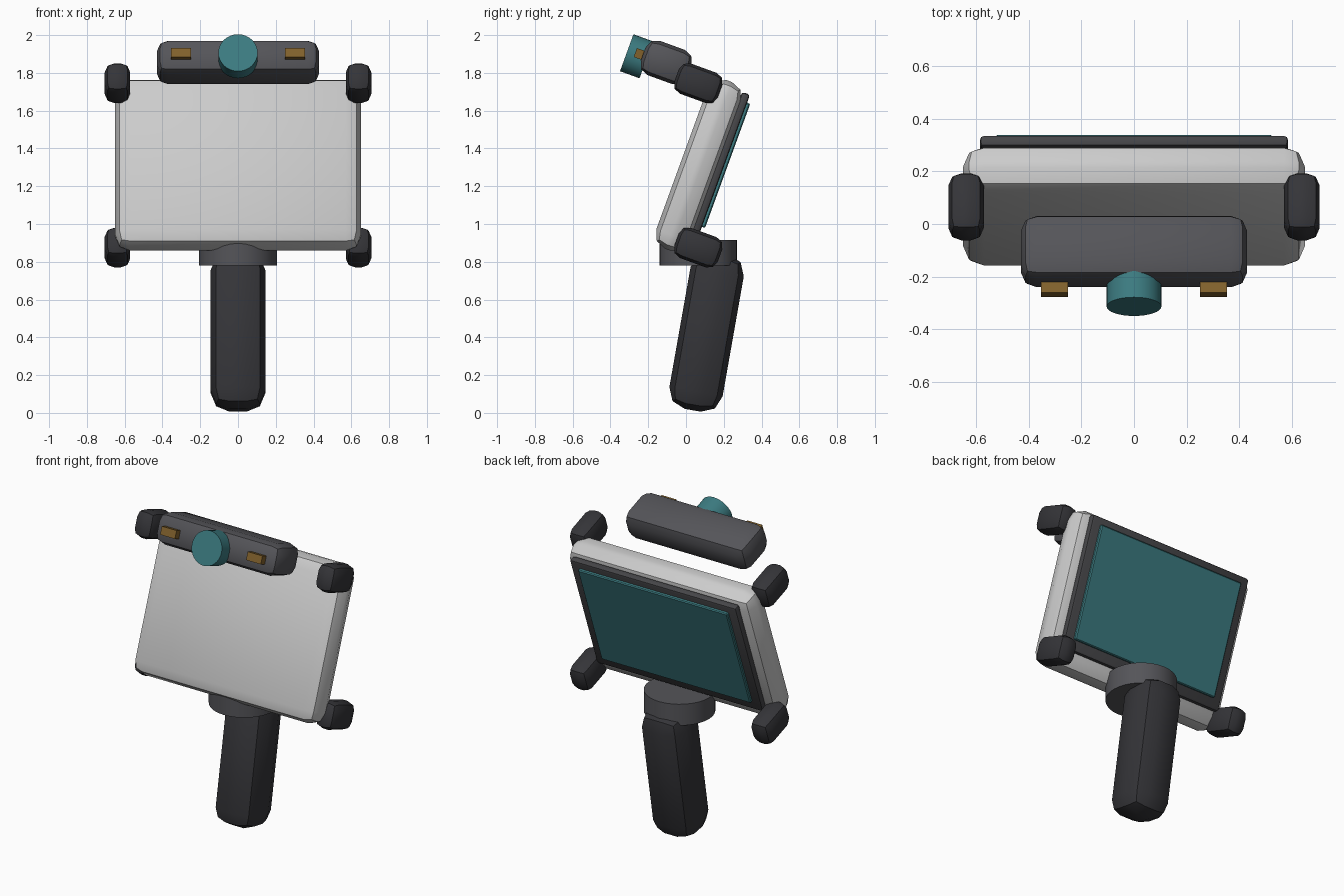
import bpy
from math import radians, sin, cos

if "Cube" in bpy.data.objects:
    bpy.data.objects.remove(bpy.data.objects["Cube"])

T = radians(20)
CY, CZ = 0.067, 1.31          # body centre in the side plane


def mat(name, col):
    m = bpy.data.materials.new(name)
    m.diffuse_color = (*col, 1)
    m.use_nodes = True
    m.node_tree.nodes["Principled BSDF"].inputs["Base Color"].default_value = m.diffuse_color
    return m


rubber = mat("rubber", (0.035, 0.035, 0.04))
dark = mat("dark_grey", (0.09, 0.09, 0.10))
frame = mat("frame_grey", (0.06, 0.06, 0.065))
teal = mat("teal", (0.045, 0.20, 0.22))
amber = mat("amber", (0.22, 0.12, 0.025))


def finish(o, name, m, bevel=0, segs=2):
    o.name = name
    if m:
        o.data.materials.append(m)
    if bevel:
        bpy.ops.object.transform_apply(location=False, rotation=False, scale=True)
        b = o.modifiers.new("bevel", 'BEVEL')
        b.width, b.segments = bevel, segs
        b.use_clamp_overlap = True
        bpy.ops.object.modifier_apply(modifier=b.name)
    bpy.ops.object.shade_smooth_by_angle(angle=radians(30))
    return o


def box(name, loc, size, tilt, m=None, bevel=0, segs=2):
    bpy.ops.mesh.primitive_cube_add(size=1, location=loc, rotation=(-tilt, 0, 0))
    o = bpy.context.object
    o.scale = size
    return finish(o, name, m, bevel, segs)


def cyl(name, loc, r, depth, rot, m):
    bpy.ops.mesh.primitive_cylinder_add(vertices=32, radius=r, depth=depth,
                                        location=loc, rotation=(rot, 0, 0))
    return finish(bpy.context.object, name, m)


def on_body(u, n):
    """Point on the tilted body: u along its height, n towards its back."""
    return (0, CY + u * sin(T) + n * cos(T), CZ + u * cos(T) - n * sin(T))


# tilted main body with screen on its back
box("body", on_body(0, 0), (1.30, 0.19, 0.95), T, None, 0.08)
box("screen_frame", on_body(0.04, 0.105), (1.17, 0.045, 0.81), T, frame, 0.015)
box("screen", on_body(0.05, 0.13), (1.05, 0.03, 0.70), T, teal, 0.006, 1)

# corner bumpers
for side, x in (("left", -0.638), ("right", 0.638)):
    for level, z in (("lower", 0.875), ("upper", 1.745)):
        box(f"{level}_{side}_bumper", (x, 0.065, z), (0.135, 0.245, 0.17), T, rubber, 0.05)

# sensor bar with lens and two lamps
box("sensor_bar", (0, -0.105, 1.855), (0.86, 0.26, 0.193), T, dark, 0.06)
cyl("lens", (0, -0.262, 1.888), 0.104, 0.11, radians(90) - T, teal)
for side, x in (("left", -0.302), ("right", 0.302)):
    box(f"{side}_lamp", (x, -0.247, 1.9), (0.104, 0.045, 0.05), T, amber)

# collar and grip
cyl("collar", (0, 0.065, 0.848), 0.206, 0.135, 0, dark)
box("grip", (0, 0.109, 0.43), (0.29, 0.286, 0.845), radians(10), rubber, 0.1)
